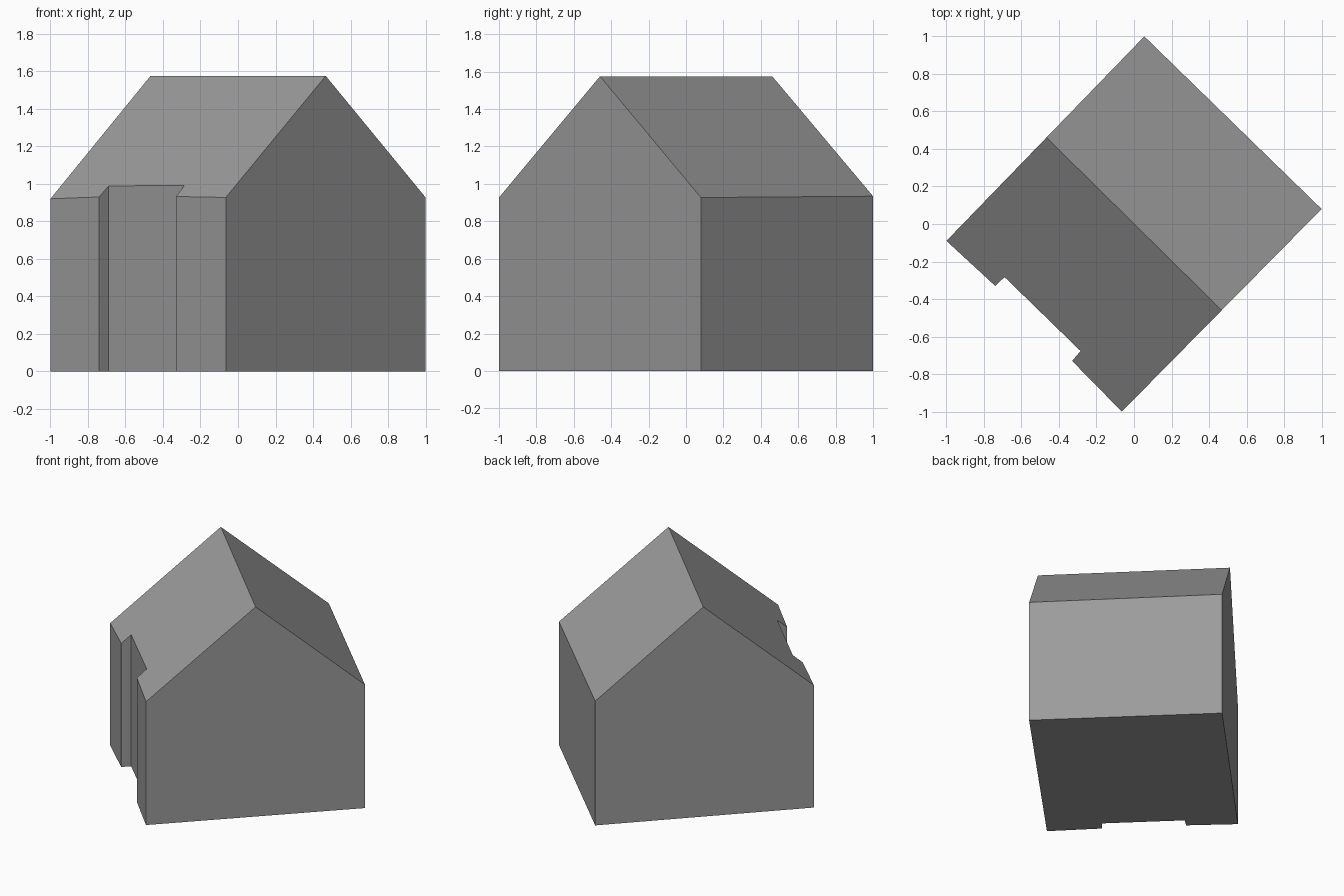
import bpy, bmesh
from mathutils import Vector

cube = bpy.data.objects.get("Cube")
if cube:
    bpy.data.objects.remove(cube, do_unlink=True)

# Plain grey for walls and roof
grey = bpy.data.materials.new("plain_grey")
grey.use_nodes = True
colour = (0.33, 0.33, 0.33, 1)
grey.diffuse_color = colour
grey.node_tree.nodes["Principled BSDF"].inputs["Base Color"].default_value = colour

# Turned footprint with a shallow recess in one long wall
footprint = [(-1, -0.09), (-0.74, -0.33), (-0.69, -0.283), (-0.285, -0.677),
             (-0.33, -0.73), (-0.065, -1), (1, 0.08), (0.055, 1)]
ridge_back = Vector((-0.465, 0.46, 1.575))
ridge_front = Vector((0.465, -0.457, 1.575))
eaves = [Vector((-0.065, -1, 0.927)), Vector((1, 0.08, 0.927))]

# Raise the walls well above the ridge
bm = bmesh.new()
base = bm.faces.new([bm.verts.new((x, y, 0)) for x, y in footprint])
raised = bmesh.ops.extrude_face_region(bm, geom=[base], use_keep_orig=True)
top = [g for g in raised["geom"] if isinstance(g, bmesh.types.BMVert)]
bmesh.ops.translate(bm, verts=top, vec=(0, 0, 3))

# Slice off each roof slope and close the cut
for eave in eaves:
    normal = (ridge_front - ridge_back).cross(eave - ridge_back).normalized()
    if normal.z < 0:
        normal.negate()
    bmesh.ops.bisect_plane(bm, geom=bm.verts[:] + bm.edges[:] + bm.faces[:],
                           dist=0.004, plane_co=ridge_back, plane_no=normal,
                           clear_outer=True)
    open_edges = [e for e in bm.edges if e.is_boundary]
    bmesh.ops.holes_fill(bm, edges=open_edges, sides=0)

bmesh.ops.recalc_face_normals(bm, faces=bm.faces[:])
mesh = bpy.data.meshes.new("gabled_house")
bm.to_mesh(mesh)
bm.free()
mesh.materials.append(grey)
house = bpy.data.objects.new("gabled_house", mesh)
bpy.context.collection.objects.link(house)
